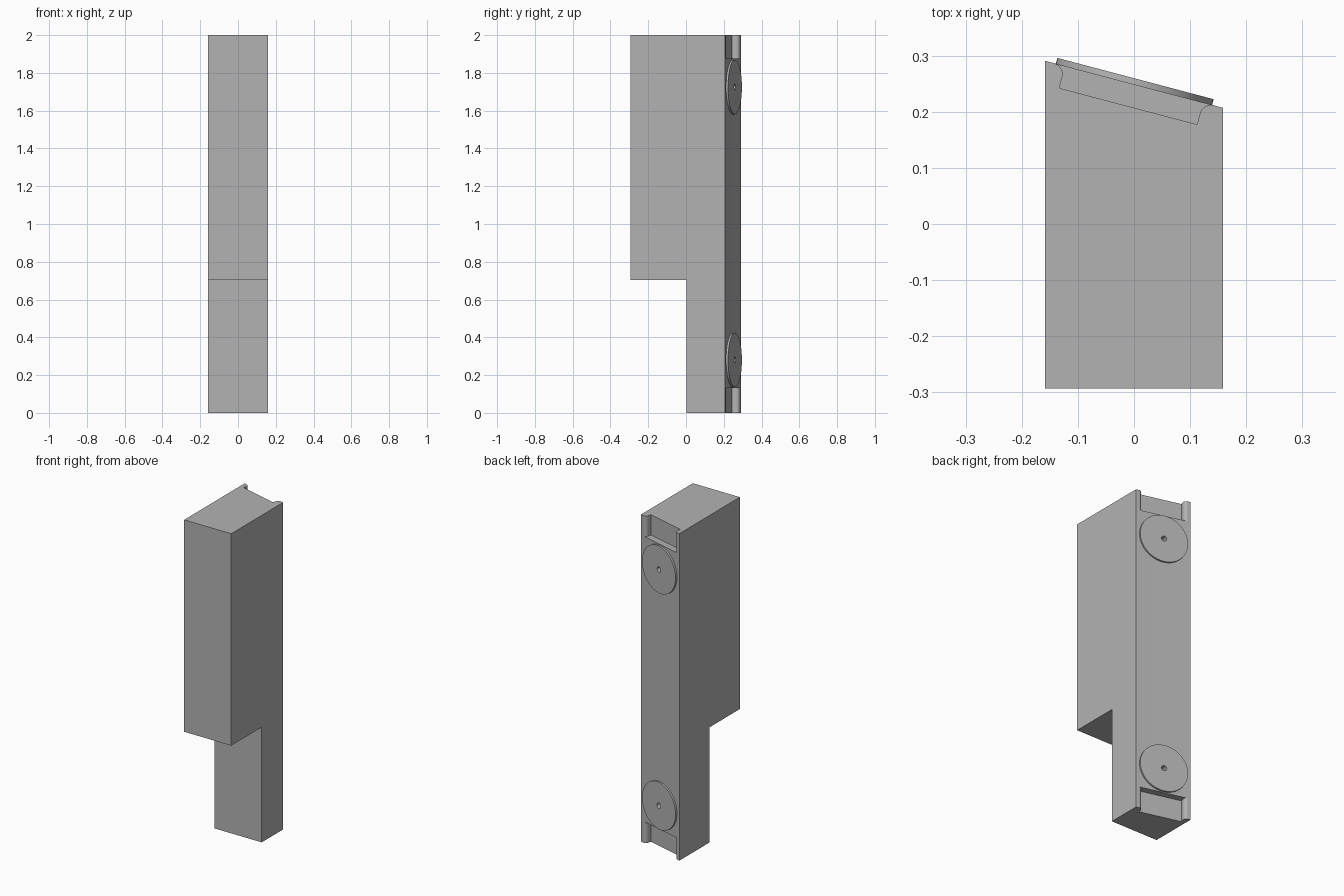
import bpy, bmesh, math
from mathutils import Matrix

cube = bpy.data.objects.get("Cube")
if cube:
    bpy.data.objects.remove(cube, do_unlink=True)

grey = bpy.data.materials.new("plain_grey")
grey.use_nodes = True
colour = (0.45, 0.45, 0.45, 1)
grey.diffuse_color = colour
grey.node_tree.nodes["Principled BSDF"].inputs["Base Color"].default_value = colour

# Slanted back frame: local x across, local y outward, z up
HALF, BACK_L, BACK_R = 0.159, 0.291, 0.207
SLOPE = math.atan2(BACK_R - BACK_L, 2 * HALF)
FRAME = Matrix.Translation((0, (BACK_L + BACK_R) / 2, 0)) @ Matrix.Rotation(SLOPE, 4, 'Z')


def finish(name, bm, matrix=Matrix.Identity(4)):
    bmesh.ops.recalc_face_normals(bm, faces=bm.faces)
    mesh = bpy.data.meshes.new(name)
    bm.to_mesh(mesh)
    bm.free()
    mesh.transform(matrix)
    mesh.materials.append(grey)
    obj = bpy.data.objects.new(name, mesh)
    bpy.context.collection.objects.link(obj)
    return obj


def prism(name, outline, z0, z1, matrix=Matrix.Identity(4)):
    bm = bmesh.new()
    face = bm.faces.new([bm.verts.new((x, y, z0)) for x, y in outline])
    new = bmesh.ops.extrude_face_region(bm, geom=[face])["geom"]
    verts = [v for v in new if isinstance(v, bmesh.types.BMVert)]
    bmesh.ops.translate(bm, verts=verts, vec=(0, 0, z1 - z0))
    return finish(name, bm, matrix)


def cylinder(name, radius, y0, y1, z, sides):
    bm = bmesh.new()
    bmesh.ops.create_cone(bm, cap_ends=True, segments=sides, radius1=radius,
                          radius2=radius, depth=y1 - y0)
    place = Matrix.Translation((0, (y0 + y1) / 2, z)) @ Matrix.Rotation(math.pi / 2, 4, 'X')
    return finish(name, bm, FRAME @ place)


def cut(obj, cutter):
    mod = obj.modifiers.new("cut", 'BOOLEAN')
    mod.operation = 'DIFFERENCE'
    mod.solver = 'EXACT'
    mod.object = cutter
    bpy.context.view_layer.objects.active = obj
    bpy.ops.object.modifier_apply(modifier=mod.name)
    bpy.data.objects.remove(cutter, do_unlink=True)


# Body: side profile with a stepped front, extruded across x
bm = bmesh.new()
profile = [(-0.293, 0.704), (0.002, 0.704), (0.002, 0), (0.5, 0), (0.5, 2), (-0.293, 2)]
face = bm.faces.new([bm.verts.new((-HALF, y, z)) for y, z in profile])
new = bmesh.ops.extrude_face_region(bm, geom=[face])["geom"]
bmesh.ops.translate(bm, verts=[v for v in new if isinstance(v, bmesh.types.BMVert)],
                    vec=(2 * HALF, 0, 0))
# Slide the rear corners onto the slanted back
for v in bm.verts:
    if v.co.y > 0.4:
        v.co.y = BACK_L if v.co.x < 0 else BACK_R
body = finish("body", bm)

# End notches with rounded lips
R, W, DEPTH = 0.02, 0.127, 0.0405
lip = [(W + R - R * math.cos(a), -R + R * math.sin(a))
       for a in (math.radians(11.25 * i) for i in range(9))]
side = [(W, -DEPTH)] + lip + [(W + R, 0.05)]
outline = side + [(-x, y) for x, y in reversed(side)]
for z0, z1 in ((-0.1, 0.131), (1.875, 2.1)):
    cut(body, prism("notch_cutter", outline, z0, z1, FRAME))

# Round pads with a small centre hole
pads = []
for name, z in (("lower_pad", 0.28), ("upper_pad", 1.725)):
    pad = cylinder(name, 0.144, -0.002, 0.0105, z, 64)
    cut(pad, cylinder("hole_cutter", 0.016, -0.03, 0.03, z, 24))
    cut(body, cylinder("hole_cutter", 0.016, -0.03, 0.03, z, 24))
    pads.append(pad)

for obj in [body] + pads:
    bpy.ops.object.select_all(action='DESELECT')
    obj.select_set(True)
    bpy.context.view_layer.objects.active = obj
    bpy.ops.object.shade_smooth_by_angle(angle=math.radians(30))
